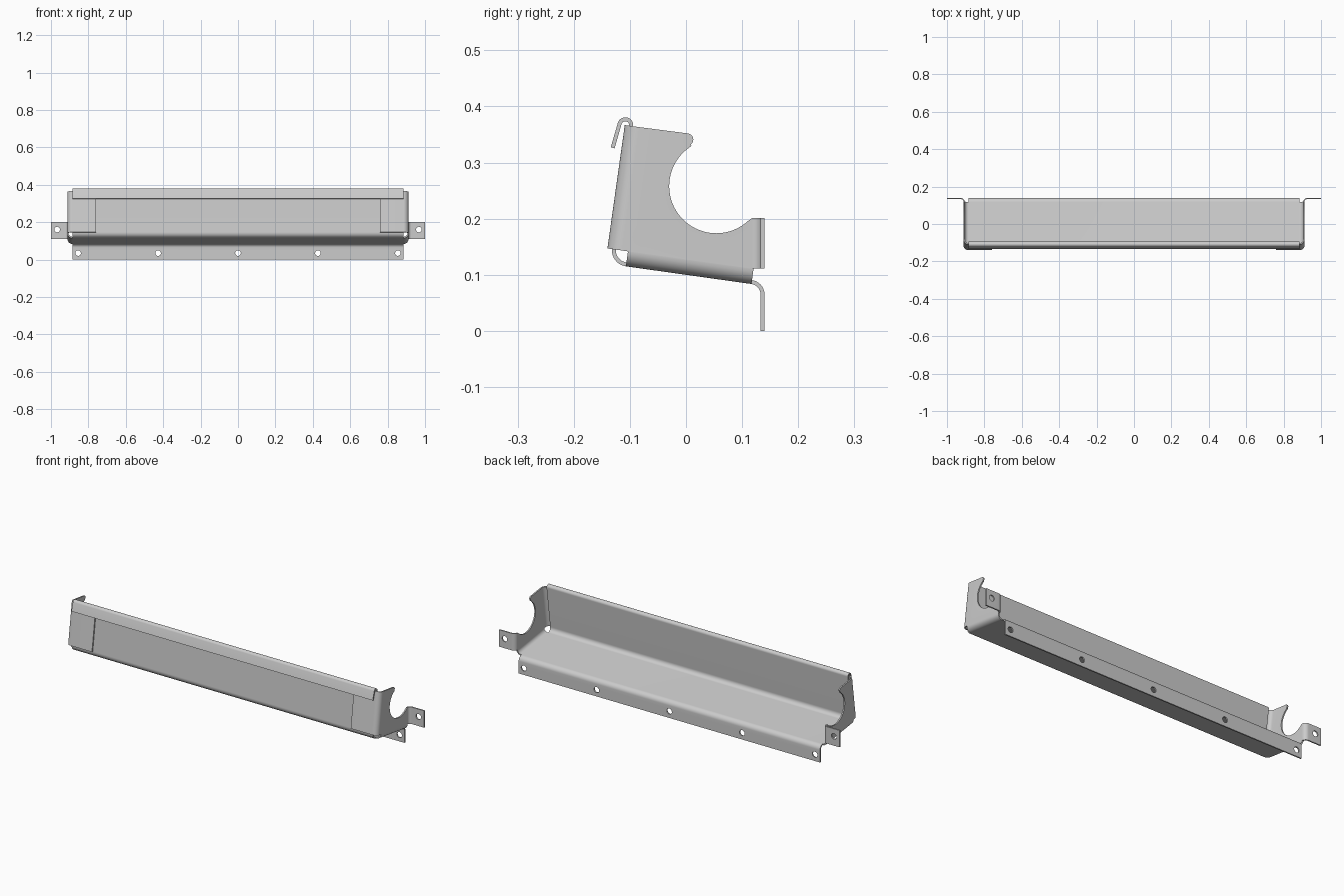
import bpy, bmesh
from math import sin, cos, radians, pi
from mathutils import Matrix, Vector

if "Cube" in bpy.data.objects:
    bpy.data.objects.remove(bpy.data.objects["Cube"])

T = 0.007                      # sheet thickness
TILT = radians(8)
OY, OZ = -0.1438, 0.1202       # outer lower front corner of the tilted channel


def tilt(u, v):
    """Tilted channel coordinates -> (y, z)."""
    return (OY + u * cos(TILT) + v * sin(TILT), OZ - u * sin(TILT) + v * cos(TILT))


def arc(cx, cy, r, a0, a1, n=8):
    return [(cx + r * cos(radians(a0 + (a1 - a0) * i / n)),
             cy + r * sin(radians(a0 + (a1 - a0) * i / n))) for i in range(n + 1)]


bm = bmesh.new()


def strip(row_a, row_b):
    """Quads between two matching rows of 3D points."""
    a = [bm.verts.new(p) for p in row_a]
    b = [bm.verts.new(p) for p in row_b]
    for i in range(len(a) - 1):
        bm.faces.new((a[i], a[i + 1], b[i + 1], b[i]))


# Main channel: top hem, front wall, floor, rear mounting lip
hem = arc(0.001, 0.249, 0.0105, 172, 0, 12)
leg = (hem[0][0] - 0.045 * sin(TILT), hem[0][1] - 0.045 * cos(TILT))
local = [leg] + hem + arc(0.037, 0.029, 0.0255, 180, 270) \
    + arc(0.263, -0.019, 0.0225, 90, 8)
profile = [tilt(*p) for p in local]
profile.append((profile[-1][0], 0.0))
strip([(-0.885, *p) for p in profile], [(0.885, *p) for p in profile])

XE, R = 0.9085, 0.0235         # end plate mid-plane and its bend radius
for s in (-1, 1):
    # Bend from floor up to end plate
    bend = arc(0.885, 0.027, R, -90, 0)
    strip(*[[(s * x, *tilt(u, v)) for x, v in bend] for u in (0.037, 0.263)])

    # Front corner bend and overlapping front flange
    wrap = [(0.76, 0.0035)] + arc(0.885, 0.027, R, -90, 0)
    strip(*[[(s * x, *tilt(u, v)) for x, u in wrap] for v in (0.027, 0.249)])

    # Rear ear
    re = 0.0185
    ear = arc(XE + re, 0.1365 - re, re, 180, 90) + [(1.0, 0.1365)]
    strip(*[[(s * x, y, z) for x, y in ear] for z in (0.1115, 0.201)])

    # End plate with round cut-out
    outline = [tilt(0.027, 0.249)] + arc(0.002, 0.341, 0.011, 82, -50, 10) \
        + arc(0.054, 0.258, 0.084, 122, 312, 36) \
        + [(0.1365 - re, 0.201), (0.1365 - re, 0.1115),
           tilt(0.263, 0.027), tilt(0.037, 0.027), tilt(0.027, 0.027)]
    bm.faces.new([bm.verts.new((s * XE, *p)) for p in outline])

bmesh.ops.remove_doubles(bm, verts=bm.verts, dist=0.0002)
bmesh.ops.recalc_face_normals(bm, faces=bm.faces)
mesh = bpy.data.meshes.new("sheet_metal_channel")
bm.to_mesh(mesh)
bm.free()
channel = bpy.data.objects.new("sheet_metal_channel", mesh)
bpy.context.collection.objects.link(channel)

# Screw hole cutters
cb = bmesh.new()
holes = [(x, 0.035) for x in (-0.855, -0.4275, 0, 0.4275, 0.855)] + [(-0.967, 0.161), (0.967, 0.161)]
for x, z in holes:
    bmesh.ops.create_cone(cb, cap_ends=True, segments=24, radius1=0.015, radius2=0.015, depth=0.03,
                          matrix=Matrix.Translation((x, 0.1365, z)) @ Matrix.Rotation(pi / 2, 4, 'X'))
cmesh = bpy.data.meshes.new("hole_cutters")
cb.to_mesh(cmesh)
cb.free()
cutter = bpy.data.objects.new("hole_cutters", cmesh)
bpy.context.collection.objects.link(cutter)
cutter.hide_render = True

# Give the sheet thickness, then drill it
solid = channel.modifiers.new("thickness", 'SOLIDIFY')
solid.thickness = T
solid.offset = 0
solid.use_even_offset = True
drill = channel.modifiers.new("holes", 'BOOLEAN')
drill.operation = 'DIFFERENCE'
drill.solver = 'EXACT'
drill.object = cutter

bpy.ops.object.select_all(action='DESELECT')
channel.select_set(True)
bpy.context.view_layer.objects.active = channel
for name in ("thickness", "holes"):
    bpy.ops.object.modifier_apply(modifier=name)
bpy.data.objects.remove(cutter)
bpy.ops.object.shade_smooth_by_angle(angle=radians(30))
